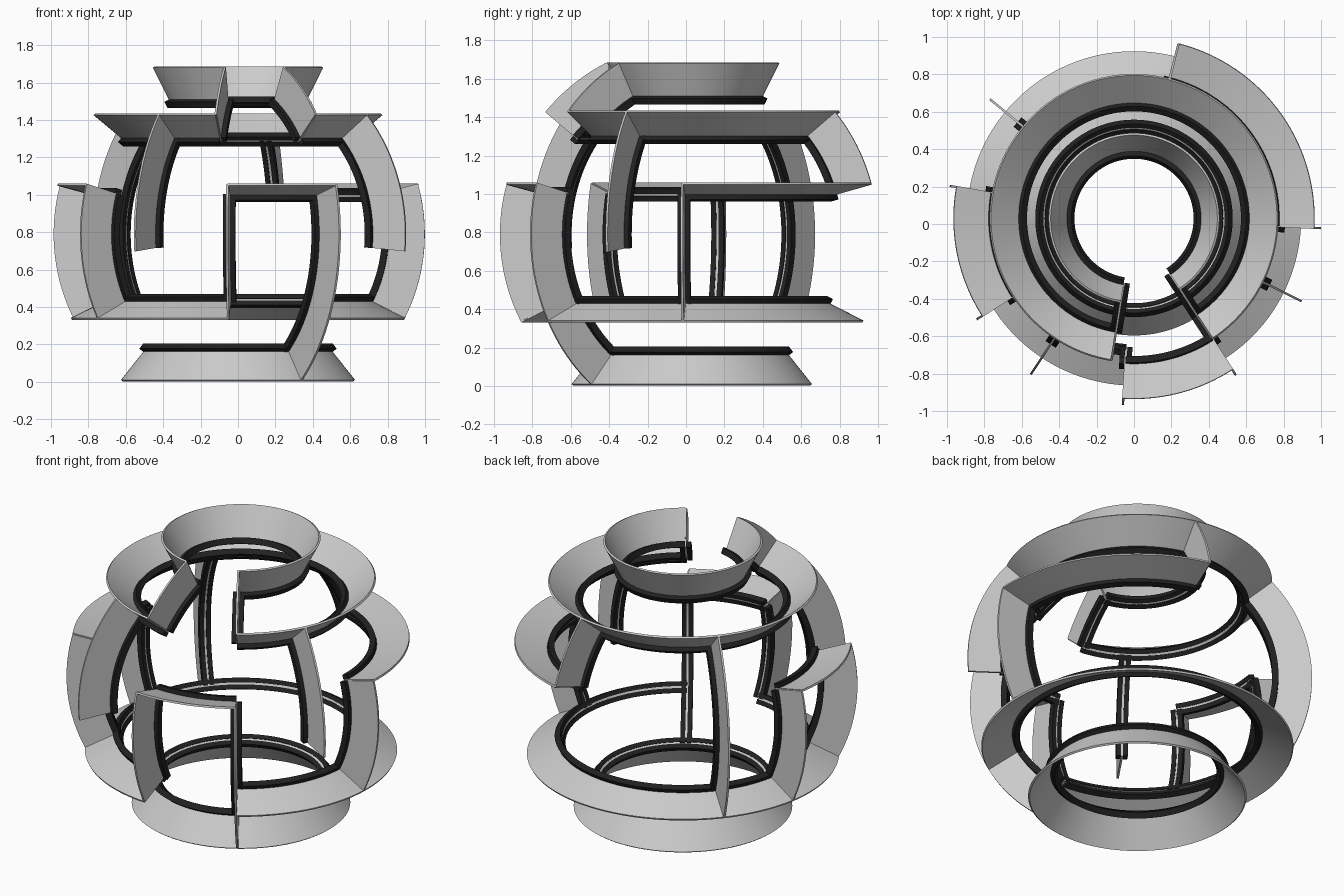
import bpy, bmesh, math
from mathutils import Vector

if "Cube" in bpy.data.objects:
    bpy.data.objects.remove(bpy.data.objects["Cube"])

CENTRE = Vector((0, 0.03, 0.79))
R_OUT, R_IN = 1.0, 0.772
BAR_OUT, BAR_HALF, WALL_HALF = 0.808, 0.033, 0.006

black = bpy.data.materials.new("black_seal")
black.diffuse_color = (0.015, 0.015, 0.015, 1)
black.use_nodes = True
black.node_tree.nodes["Principled BSDF"].inputs["Base Color"].default_value = black.diffuse_color


def frame(lat, lon, along_ring):
    """Radial direction and the sideways direction of a wall at a point on the sphere."""
    a, b = math.radians(lat), math.radians(lon)
    radial = Vector((math.cos(a) * math.cos(b), math.cos(a) * math.sin(b), math.sin(a)))
    if along_ring:
        side = Vector((-math.sin(a) * math.cos(b), -math.sin(a) * math.sin(b), math.cos(a)))
    else:
        side = Vector((-math.sin(b), math.cos(b), 0))
    return radial, side


def sweep(name, frames, r0, r1, d0, d1, closed, mat=None):
    """Sweep a rectangular section along the list of frames."""
    bm = bmesh.new()
    loops = [[bm.verts.new(CENTRE + u * r + v * d)
              for r, d in ((r0, d0), (r1, d0), (r1, d1), (r0, d1))] for u, v in frames]
    n = len(loops)
    for i in range(n if closed else n - 1):
        p, q = loops[i], loops[(i + 1) % n]
        for j in range(4):
            k = (j + 1) % 4
            bm.faces.new((p[j], p[k], q[k], q[j]))
    if not closed:
        bm.faces.new(loops[0])
        bm.faces.new(loops[-1])
    bmesh.ops.recalc_face_normals(bm, faces=bm.faces)
    me = bpy.data.meshes.new(name)
    bm.to_mesh(me)
    bm.free()
    ob = bpy.data.objects.new(name, me)
    bpy.context.collection.objects.link(ob)
    if mat:
        me.materials.append(mat)
    bpy.ops.object.select_all(action='DESELECT')
    ob.select_set(True)
    bpy.context.view_layer.objects.active = ob
    bpy.ops.object.shade_smooth_by_angle(angle=math.radians(30))


def wall(name, fixed, start, end, along_ring):
    """Thin radial wall with a black seal bar on each side of its inner edge."""
    closed = end - start >= 360
    n = max(4, round((end - start) / 2.5))
    ts = [start + (end - start) * i / n for i in range(n if closed else n + 1)]
    fr = [frame(fixed, t, True) if along_ring else frame(t, fixed, False) for t in ts]
    sweep(name, fr, R_IN + 0.004, R_OUT, -WALL_HALF, WALL_HALF, closed)
    for label, s in (("a", 1), ("b", -1)):
        sweep(f"{name}_seal_{label}", fr, R_IN, BAR_OUT,
              s * WALL_HALF, s * BAR_HALF, closed, black)


# Latitudes of the rings
BOTTOM, LOW, MID, HIGH, TOP = -51.6, -27, 15.3, 39.8, 63.2

# Horizontal ring walls: latitude, start and end longitude
for name, lat, a, b in (
        ("bottom_ring", BOTTOM, 0, 360),
        ("low_ring", LOW, 303, 626.6),
        ("front_mid_ring", MID, 266.6, 303),
        ("right_mid_ring", MID, -3, 75.7),
        ("left_mid_ring", MID, 170, 212.7),
        ("high_ring", HIGH, 303, 621),
        ("top_ring", TOP, 303, 621)):
    wall(name, lat, a, b, True)

# Upright meridian walls: longitude, lower and upper latitude
for name, lon, a, b in (
        ("front_left_upright", 266.6, LOW, MID),
        ("front_right_upright", 303, BOTTOM, MID),
        ("right_upright", 357, LOW, MID),
        ("back_right_upright", 75.7, MID, HIGH),
        ("back_left_upright", 140.4, LOW, HIGH),
        ("left_back_upright", 170, LOW, MID),
        ("left_front_upright", 212.7, LOW, MID),
        ("hanging_left_upright", 236.5, -5.3, HIGH),
        ("hanging_right_upright", 333.7, -5.3, HIGH),
        ("top_left_upright", 261, HIGH, TOP),
        ("top_right_upright", 303, HIGH, TOP)):
    wall(name, lon, a, b, False)
